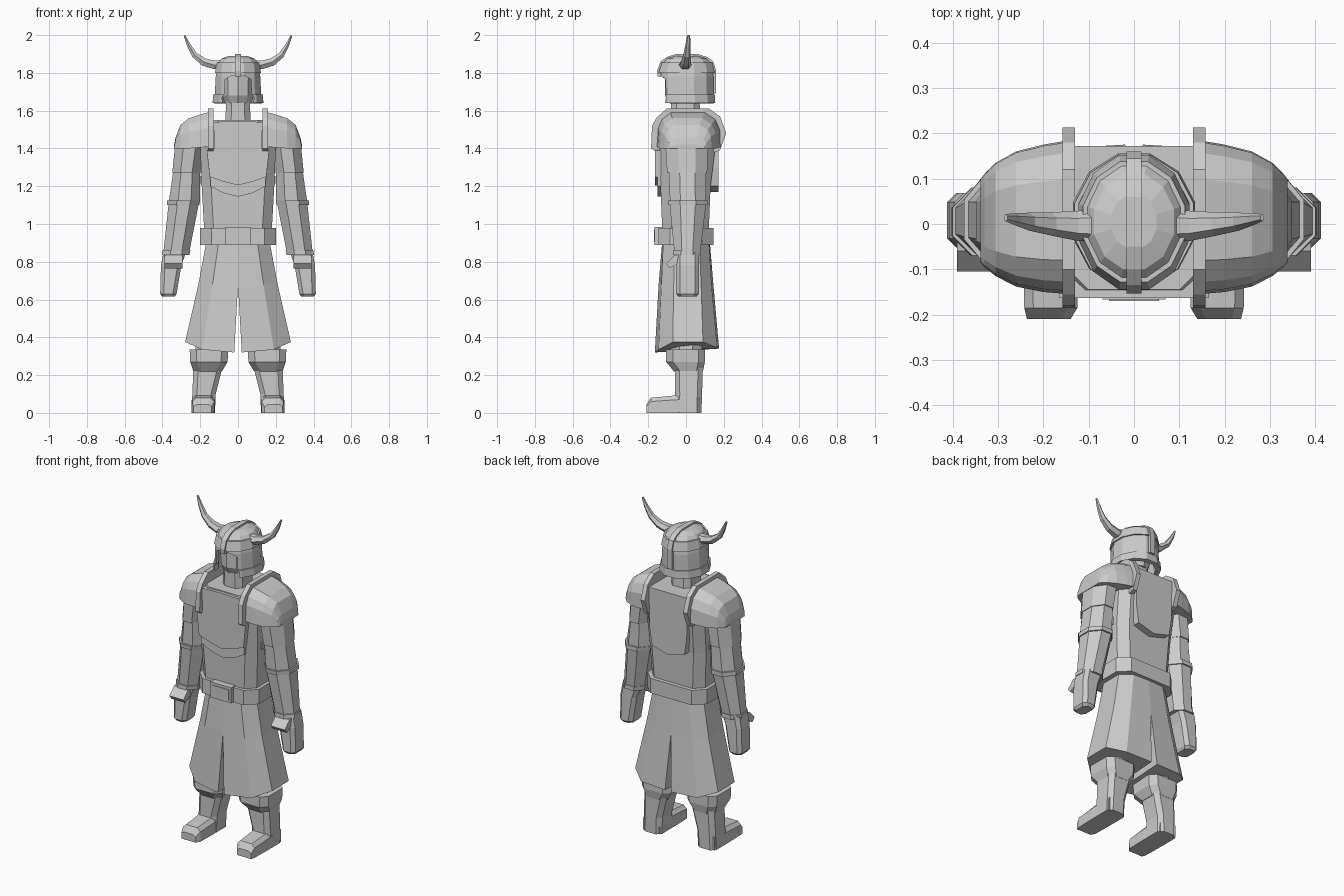
import bpy, bmesh, math
from mathutils import Vector

grey = bpy.data.materials.new("plain grey")
grey.diffuse_color = (0.6, 0.6, 0.6, 1)


def skin(name, rings, mirror=False, caps=True):
    """Join rings of 3D points into a closed, flat-faced body."""
    bm = bmesh.new()
    vs = [[bm.verts.new(p) for p in r] for r in rings]
    n = len(vs[0])
    for a, b in zip(vs, vs[1:]):
        for i in range(n):
            j = (i + 1) % n
            bm.faces.new((a[i], a[j], b[j], b[i]))
    if caps:
        bm.faces.new(vs[0])
        bm.faces.new(vs[-1])
    bmesh.ops.recalc_face_normals(bm, faces=bm.faces)
    me = bpy.data.meshes.new(name)
    bm.to_mesh(me)
    bm.free()
    me.materials.append(grey)
    ob = bpy.data.objects.new(name, me)
    bpy.context.collection.objects.link(ob)
    if mirror:
        m = ob.modifiers.new("mirror", 'MIRROR')
        m.use_clip = False
        m.use_mirror_merge = False
    return ob


def loft(name, rows, n=8, mirror=False, caps=True):
    """Rows are (z, x0, x1, y0, y1); each becomes an n-sided ring."""
    k = 1 / math.cos(math.pi / n)
    rings = []
    for z, x0, x1, y0, y1 in rows:
        ring = []
        for i in range(n):
            a = 2 * math.pi * (i + .5) / n
            ring.append(((x0 + x1) / 2 + (x1 - x0) / 2 * k * math.cos(a),
                         (y0 + y1) / 2 + (y1 - y0) / 2 * k * math.sin(a), z))
        rings.append(ring)
    return skin(name, rings, mirror, caps)


def sym(z, x, y0, y1):
    return (z, -x, x, y0, y1)


def chamfer_box(name, rows, c=.03, mirror=False):
    """Rows as in loft, but each ring is a rectangle with cut corners."""
    rings = [[(x0 + c, y0, z), (x1 - c, y0, z), (x1, y0 + c, z), (x1, y1 - c, z),
              (x1 - c, y1, z), (x0 + c, y1, z), (x0, y1 - c, z), (x0, y0 + c, z)]
             for z, x0, x1, y0, y1 in rows]
    return skin(name, rings, mirror)


def plate_x(name, yz, x0, x1, mirror=False):
    return skin(name, [[(x, y, z) for y, z in yz] for x in (x0, x1)], mirror)


def plate_y(name, half, y0, y1):
    """Half outline in xz is reflected, then given depth in y."""
    xz = half + [(-x, z) for x, z in reversed(half) if x > 0]
    return skin(name, [[(x, y, z) for x, z in xz] for y in (y0, y1)])


# Head, neck and helmet
chamfer_box("neck", [sym(1.5, .068, -.08, .08), sym(1.68, .062, -.08, .07)])
loft("face", [sym(1.64, .07, -.085, .08), sym(1.68, .085, -.105, .09),
              sym(1.82, .09, -.105, .1)], 10)
helmet = loft("helmet", [sym(1.64, .125, -.13, .145), sym(1.78, .118, -.135, .145),
                         sym(1.84, .108, -.125, .135)], 12, caps=False)
band = loft("helmet_lower_band", [sym(1.64, .135, -.138, .155),
                                  sym(1.685, .131, -.138, .152)], 12, caps=False)
cutter = plate_y("face_opening_cutter", [(0, 1.79), (.035, 1.785), (.068, 1.765),
                                         (.072, 1.69), (.085, 1.67), (.075, 1.6)], -.3, -.03)
cutter.hide_render = True
cutter.hide_viewport = True
for ob in (helmet, band):
    s = ob.modifiers.new("thickness", 'SOLIDIFY')
    s.thickness = .018
    s.offset = -1
    b = ob.modifiers.new("face opening", 'BOOLEAN')
    b.operation = 'DIFFERENCE'
    b.object = cutter
loft("helmet_brow_band", [sym(1.80, .122, -.145, .152), sym(1.855, .112, -.128, .138)], 12)
loft("helmet_dome", [sym(1.85, .106, -.122, .132), sym(1.875, .088, -.1, .11),
                     sym(1.89, .05, -.055, .065)], 12)
plate_x("helmet_crest", [(-.15, 1.78), (-.153, 1.81), (-.135, 1.86), (-.1, 1.885),
                         (-.05, 1.9), (.06, 1.9), (.11, 1.885), (.145, 1.86),
                         (.16, 1.81), (.16, 1.69), (.1, 1.69), (.1, 1.78)], -.016, .016)

# Curved horns: centre x, z, half height across the curve, half depth, y
path = [(.09, 1.845, .026, .036, -.004), (.125, 1.842, .026, .033, -.004),
        (.18, 1.857, .024, .026, 0), (.23, 1.895, .018, .02, .005),
        (.26, 1.945, .012, .014, .01), (.283, 1.998, .005, .008, .014)]
horn = []
for i, (x, z, h, d, y) in enumerate(path):
    a, b = path[max(i - 1, 0)], path[min(i + 1, 5)]
    t = Vector((b[0] - a[0], 0, b[1] - a[1])).normalized()
    up = Vector((-t.z, 0, t.x))
    horn.append([Vector((x, y + d * math.cos(k * math.pi / 3), z))
                 + up * h * math.sin(k * math.pi / 3) for k in range(6)])
skin("horn", horn, True)

# Torso with layered chest and back plates
chamfer_box("torso", [sym(.95, .178, -.125, .12), sym(1.2, .192, -.135, .13),
                      sym(1.4, .2, -.148, .155), sym(1.5, .19, -.15, .17),
                      sym(1.55, .15, -.145, .17)], .05)
plate_y("chest_plate", [(0, 1.545), (.13, 1.54), (.125, 1.4), (.165, 1.39), (.15, 1.25),
                        (.08, 1.225), (0, 1.205)], -.163, -.1)
plate_y("lower_chest_plate", [(0, 1.3), (.15, 1.3), (.145, 1.2), (.08, 1.165),
                              (0, 1.145)], -.15, -.1)
plate_y("back_plate", [(0, 1.55), (.13, 1.55), (.125, 1.3), (.11, 1.2), (0, 1.17)], .1, .172)
loft("side_armour_band", [sym(1.21, .197, -.125, .125), sym(1.255, .2, -.125, .125)], 8)

# Belt and buckle
chamfer_box("belt", [sym(.89, .2, -.145, .145), sym(.98, .2, -.145, .145)], .06)
plate_y("belt_buckle", [(0, .89), (.07, .89), (.07, .985), (0, .985)], -.166, -.1)
plate_y("buckle_plate", [(0, .905), (.055, .905), (.055, .97), (0, .97)], -.17, -.12)

# Flared skirt, one solid per side with a slit between
skin("skirt_side", [
    [(0, -.125, .92), (.1, -.12, .92), (.165, -.06, .92),
     (.165, .07, .92), (.1, .12, .92), (0, .125, .92)],
    [(0, -.145, .68), (.135, -.13, .68), (.21, -.065, .68),
     (.21, .08, .68), (.135, .135, .68), (0, .145, .68)],
    [(.02, -.165, .32), (.19, -.145, .335), (.28, -.07, .375),
     (.28, .09, .375), (.19, .165, .345), (.02, .175, .34)]], True)

# Rounded shoulder guards, swept outwards: x, top z, y0, y1, base z
guard = []
for x, top, y0, y1, base in [(.14, 1.595, -.155, .185, 1.41), (.2, 1.58, -.15, .175, 1.405),
                             (.26, 1.56, -.138, .16, 1.4), (.305, 1.525, -.115, .135, 1.4),
                             (.33, 1.46, -.095, .11, 1.4), (.338, 1.42, -.085, .1, 1.4)]:
    w, h = y1 - y0, top - base
    guard.append([(x, y0 + w * u, base + h * v) for u, v in
                  [(0, 0), (.02, .55), (.08, .8), (.22, 1), (.75, 1),
                   (.92, .8), (.99, .5), (1, 0)]])
skin("shoulder_guard", guard, True)
plate_x("shoulder_rim", [(-.155, 1.38), (-.185, 1.4), (-.18, 1.52), (-.155, 1.565),
                         (-.1, 1.612), (.12, 1.612), (.18, 1.57), (.213, 1.48),
                         (.18, 1.39), (.15, 1.38)], .13, .158, True)

# Arms: sleeve, forearm, cuffs, hand
loft("sleeve_plate", [(1.46, .18, .325, -.105, .115), (1.4, .18, .335, -.108, .116),
                      (1.27, .2, .348, -.1, .112)], 8, True)
loft("upper_arm", [(1.3, .2, .34, -.092, .105), (1.12, .2, .366, -.085, .105)], 8, True)
loft("elbow_band", [(1.1, .205, .375, -.092, .115), (1.125, .2, .375, -.095, .115)], 8, True)
loft("forearm", [(1.12, .205, .366, -.088, .108), (.85, .258, .395, -.062, .075)], 8, True)
loft("wrist_band", [(.835, .257, .402, -.07, .08), (.86, .252, .4, -.07, .08)], 8, True)
chamfer_box("hand", [(.85, .275, .395, -.052, .068), (.78, .3, .408, -.052, .068),
                     (.63, .325, .412, -.052, .068), (.615, .335, .402, -.04, .055)],
            .02, True)
plate_x("hand_guard", [(-.105, .79), (-.085, .765), (-.03, .8), (-.03, .84), (-.06, .835)],
        .295, .39, True)

# Legs: thigh, knee guard, shin, boot
loft("thigh", [(.5, .06, .22, -.085, .085), (.3, .07, .225, -.085, .085)], 8, True)
chamfer_box("knee_guard", [(.335, .052, .256, -.105, .1), (.27, .055, .253, -.105, .1),
                           (.22, .085, .236, -.065, .09)], .035, True)
chamfer_box("shin", [(.26, .078, .235, -.06, .09), (.1, .118, .242, -.058, .085),
                     (0, .122, .245, -.06, .082)], .025, True)
skin("boot", [[(x0, y, 0), (x1, y, 0), (x1, y, h * .75), (x1 - .02, y, h),
               (x0 + .02, y, h), (x0, y, h * .75)]
              for y, x0, x1, h in [(.07, .13, .24, .1), (-.06, .122, .245, .092),
                                   (-.185, .125, .242, .08), (-.21, .14, .236, .045)]], True)
